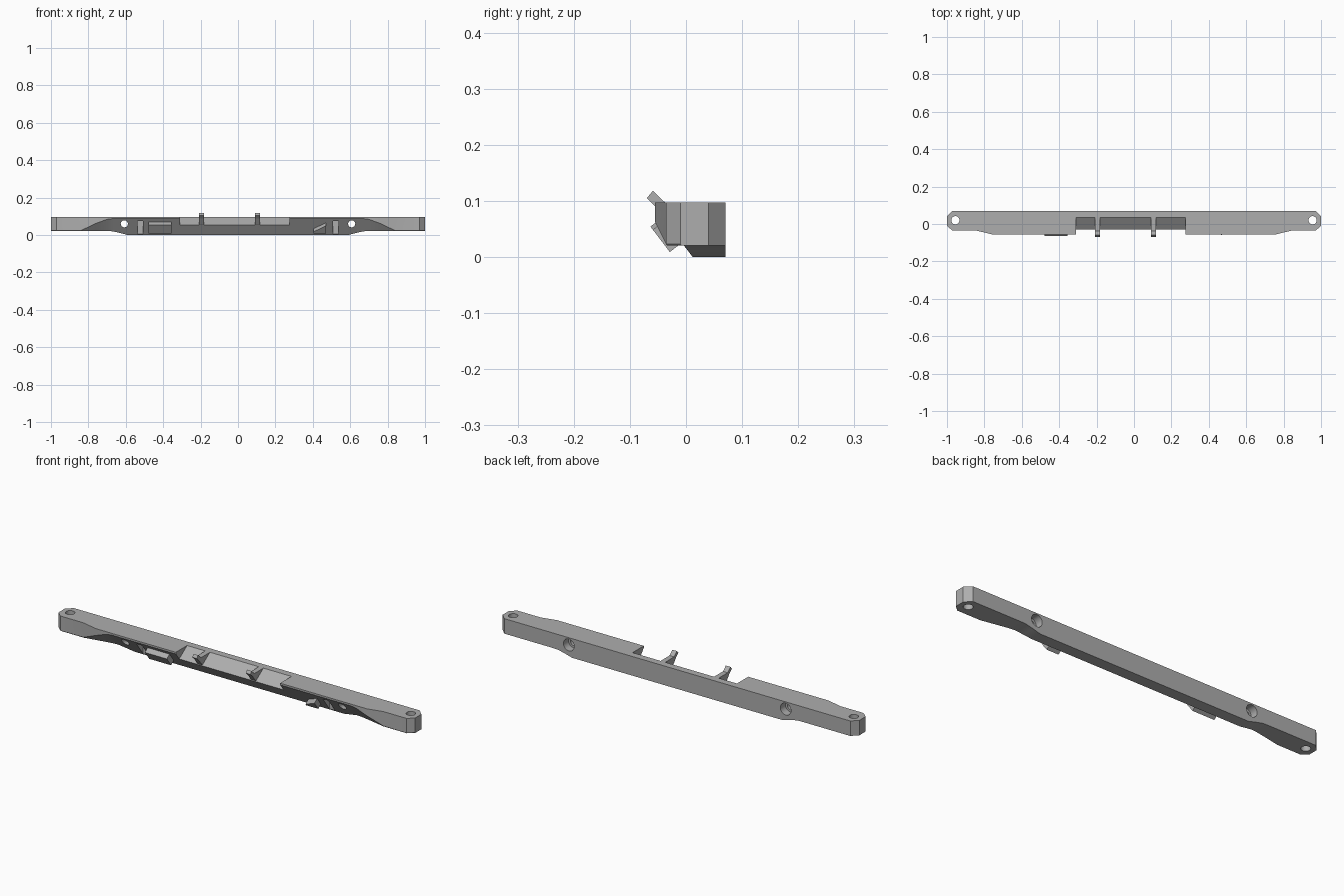
import bpy, bmesh, math
from mathutils import Vector, Matrix

if "Cube" in bpy.data.objects:
    bpy.data.objects.remove(bpy.data.objects["Cube"])

grey = bpy.data.materials.new("plain grey")
grey.use_nodes = True
GREY = (0.42, 0.42, 0.42, 1)
grey.diffuse_color = GREY
grey.node_tree.nodes["Principled BSDF"].inputs["Base Color"].default_value = GREY


def loft(name, rings):
    """Closed solid skinned through rings that share a point count."""
    bm = bmesh.new()
    loops = [[bm.verts.new(p) for p in ring] for ring in rings]
    n = len(loops[0])
    for a, b in zip(loops, loops[1:]):
        for i in range(n):
            j = (i + 1) % n
            bm.faces.new((a[i], a[j], b[j], b[i]))
    bm.faces.new(loops[0])
    bm.faces.new(loops[-1])
    bmesh.ops.recalc_face_normals(bm, faces=bm.faces)
    me = bpy.data.meshes.new(name)
    bm.to_mesh(me)
    bm.free()
    me.materials.append(grey)
    ob = bpy.data.objects.new(name, me)
    bpy.context.collection.objects.link(ob)
    return ob


def prism_x(name, x0, x1, profile):
    """Extrude a (y, z) profile along x."""
    return loft(name, [[(x, y, z) for y, z in profile] for x in (x0, x1)])


def rod(name, start, end, r, sides=32):
    """Cylinder between two points."""
    a, b = Vector(start), Vector(end)
    turn = (b - a).to_track_quat("Z", "Y")
    circle = [turn @ Vector((r * math.cos(t), r * math.sin(t), 0))
              for t in (2 * math.pi * i / sides for i in range(sides))]
    return loft(name, [[c + p for c in circle] for p in (a, b)])


def cut(target, cutter):
    mod = target.modifiers.new("cut", "BOOLEAN")
    mod.operation, mod.solver, mod.object = "DIFFERENCE", "EXACT", cutter
    cutter.hide_render = True
    bpy.context.view_layer.objects.active = target
    bpy.ops.object.modifier_apply(modifier=mod.name)
    bpy.data.objects.remove(cutter)


# Beam: sections outward from the centre
# (x, back y, underside front y, underside z, front y, top of slanted face z)
TOP = 0.097
half = [
    (0.59, 0.07, 0.012, 0.0, -0.055, 0.088),
    (0.63, 0.07, 0.004, 0.011, -0.055, 0.088),
    (0.67, 0.07, -0.003, 0.02, -0.055, 0.088),
    (0.70, 0.07, -0.007, 0.021, -0.055, 0.084),
    (0.76, 0.07, -0.018, 0.021, -0.055, 0.062),
    (0.84, 0.07, -0.034, 0.021, -0.036, 0.024),
    (0.97, 0.07, -0.034, 0.021, -0.036, 0.023),
    (1.0, 0.04, -0.008, 0.021, -0.01, 0.023),
]


def section(side, x, back, under_y, under_z, front, slant_z):
    return [(side * x, y, z) for y, z in (
        (back, under_z), (under_y, under_z), (front, slant_z),
        (front, TOP), (back, TOP))]


beam = loft("beam", [section(-1, *s) for s in reversed(half)]
            + [section(1, *s) for s in half])

# Sloped notch in the middle of the top front edge
cut(beam, prism_x("notch_cutter", -0.31, 0.275, [
    (-0.085, 0.013), (0.095, 0.139), (-0.085, 0.139)]))

for side in (-1, 1):
    # Upright groove in the slanted face
    x0, x1 = sorted((side * 0.507, side * 0.538))
    cut(beam, prism_x("groove_cutter", x0, x1, [
        (-0.1, 0.004), (0.008, 0.004), (0.008, 0.075), (-0.1, 0.075)]))
    # End hole, then screw hole with a wide rear counterbore
    x = side * 0.955
    cut(beam, rod("end_hole_cutter", (x, 0.02, -0.1), (x, 0.02, 0.2), 0.022))
    x = side * 0.608
    cut(beam, rod("screw_hole_cutter", (x, -0.2, 0.06), (x, 0.2, 0.06), 0.019))
    cut(beam, rod("counterbore_cutter", (x, 0.03, 0.06), (x, 0.2, 0.06), 0.03))

# Leaning hooks standing in the notch
for name, x in (("right_hook", -0.195), ("left_hook", 0.105)):
    prism_x(name, x - 0.013, x + 0.013, [
        (0.035, TOP), (-0.037, TOP), (-0.059, 0.118), (-0.07, 0.105),
        (-0.052, 0.088), (-0.026, 0.055), (-0.02, 0.05), (0.035, 0.088)])

# Catches on the slanted face, outlined as (x, distance up the slope)
along = Vector((0, -0.067, 0.088)).normalized()
out = Vector((0, -0.088, -0.067)).normalized()
foot = Vector((0, 0.012, 0))


def catch(name, outline):
    loft(name, [[foot + Vector((x, 0, 0)) + along * s + out * h
                 for x, s in outline] for h in (-0.004, 0.027)])


catch("right_catch", [(-0.478, 0.032), (-0.355, 0.032),
                      (-0.355, 0.089), (-0.478, 0.089)])
catch("left_catch", [(0.403, 0.032), (0.47, 0.032),
                     (0.47, 0.082), (0.403, 0.042)])

# Soften the bores and swept underside, keep corners crisp
bpy.ops.object.select_all(action="DESELECT")
beam.select_set(True)
bpy.context.view_layer.objects.active = beam
bpy.ops.object.shade_smooth_by_angle(angle=math.radians(20))
